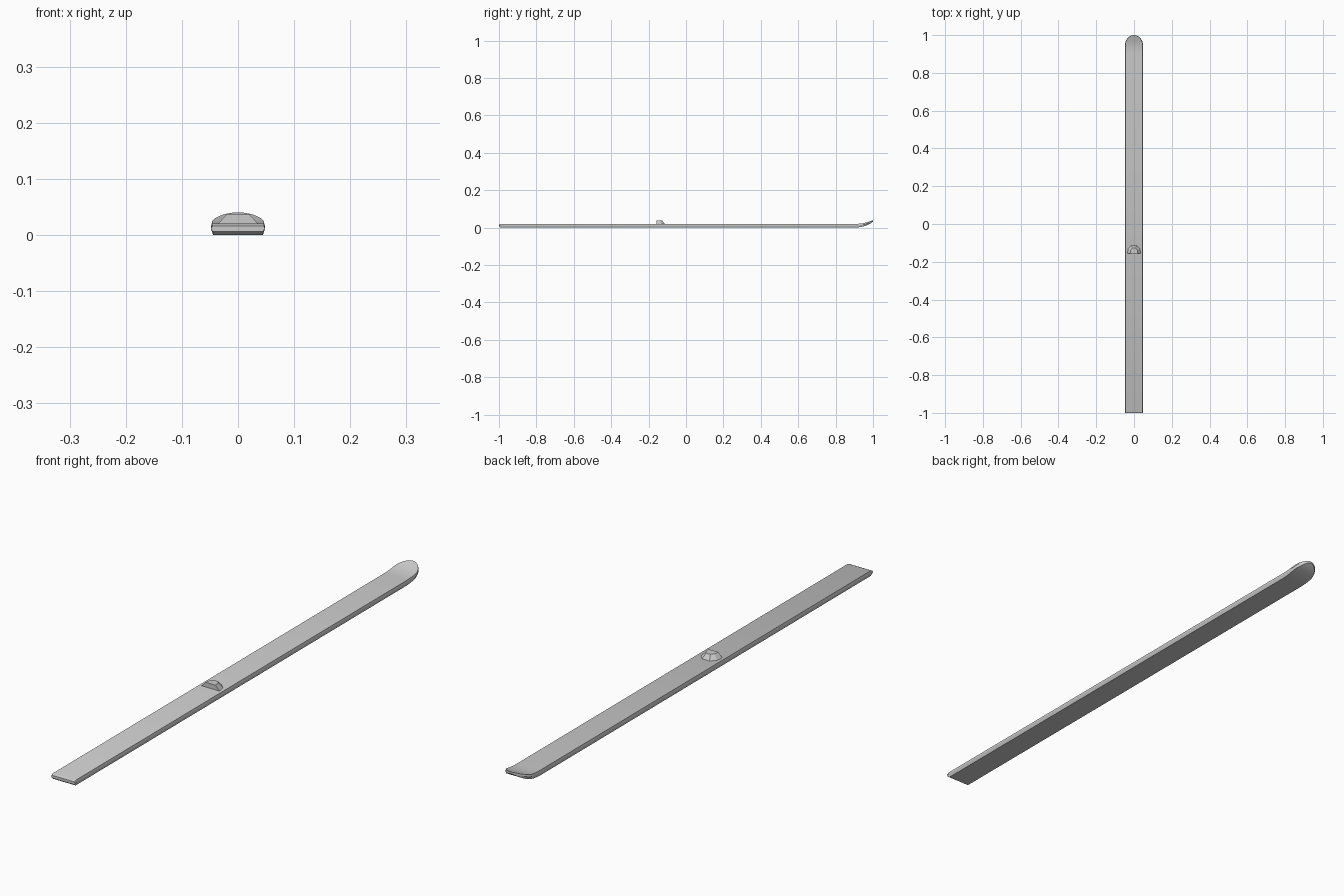
import bpy, bmesh

if "Cube" in bpy.data.objects:
    bpy.data.objects.remove(bpy.data.objects["Cube"])

def make_object(name, verts, faces):
    mesh = bpy.data.meshes.new(name)
    mesh.from_pydata(verts, [], faces)
    bm = bmesh.new()
    bm.from_mesh(mesh)
    bmesh.ops.recalc_face_normals(bm, faces=bm.faces)
    bm.to_mesh(mesh)
    bm.free()
    ob = bpy.data.objects.new(name, mesh)
    bpy.context.collection.objects.link(ob)
    return ob

def loft(name, rings):
    n = len(rings[0])
    verts = [v for ring in rings for v in ring]
    faces = [tuple(range(n)), tuple(range(len(verts) - n, len(verts)))]
    for r in range(len(rings) - 1):
        for i in range(n):
            j = (i + 1) % n
            faces.append((r*n + i, r*n + j, (r+1)*n + j, (r+1)*n + i))
    return make_object(name, verts, faces)

# Ski body: stations of (y, half width, top height, thickness)
stations = [(-1.0, 0.048, 0.016, 0.010), (-0.992, 0.048, 0.020, 0.020),
            (0.90, 0.048, 0.020, 0.020), (0.92, 0.048, 0.0205, 0.019),
            (0.94, 0.048, 0.0225, 0.018), (0.955, 0.0475, 0.0255, 0.017),
            (0.968, 0.044, 0.029, 0.016), (0.980, 0.037, 0.033, 0.0145),
            (0.990, 0.028, 0.0365, 0.012), (0.997, 0.016, 0.039, 0.009),
            (1.0, 0.007, 0.040, 0.007)]
rings = []
for y, w, top, t in stations:
    half = [(w - 0.0035 * min(1, w / 0.03), top - t), (w, top - t * 0.45),
            (w - 0.002 * min(1, w / 0.03), top)]
    ring = [(x, y, z) for x, z in half] + [(-x, y, z) for x, z in reversed(half)]
    rings.append(ring)
ski = loft("ski", rings)

# Foot plate: arched block with a flat back and sloping sides
def arch(hw, y0, y1, z):
    right = [(hw, y0), (hw * 0.88, y0 + (y1 - y0) * 0.6), (hw * 0.42, y1)]
    return [(x, y, z) for x, y in right] + [(-x, y, z) for x, y in reversed(right)]

binding = loft("binding_block", [arch(0.036, -0.157, -0.113, 0.0195),
                                 arch(0.020, -0.157, -0.127, 0.037)])

# Smooth the curved tip while keeping the edges crisp
bpy.ops.object.select_all(action='DESELECT')
ski.select_set(True)
bpy.context.view_layer.objects.active = ski
bpy.ops.object.shade_smooth_by_angle(angle=0.5)
